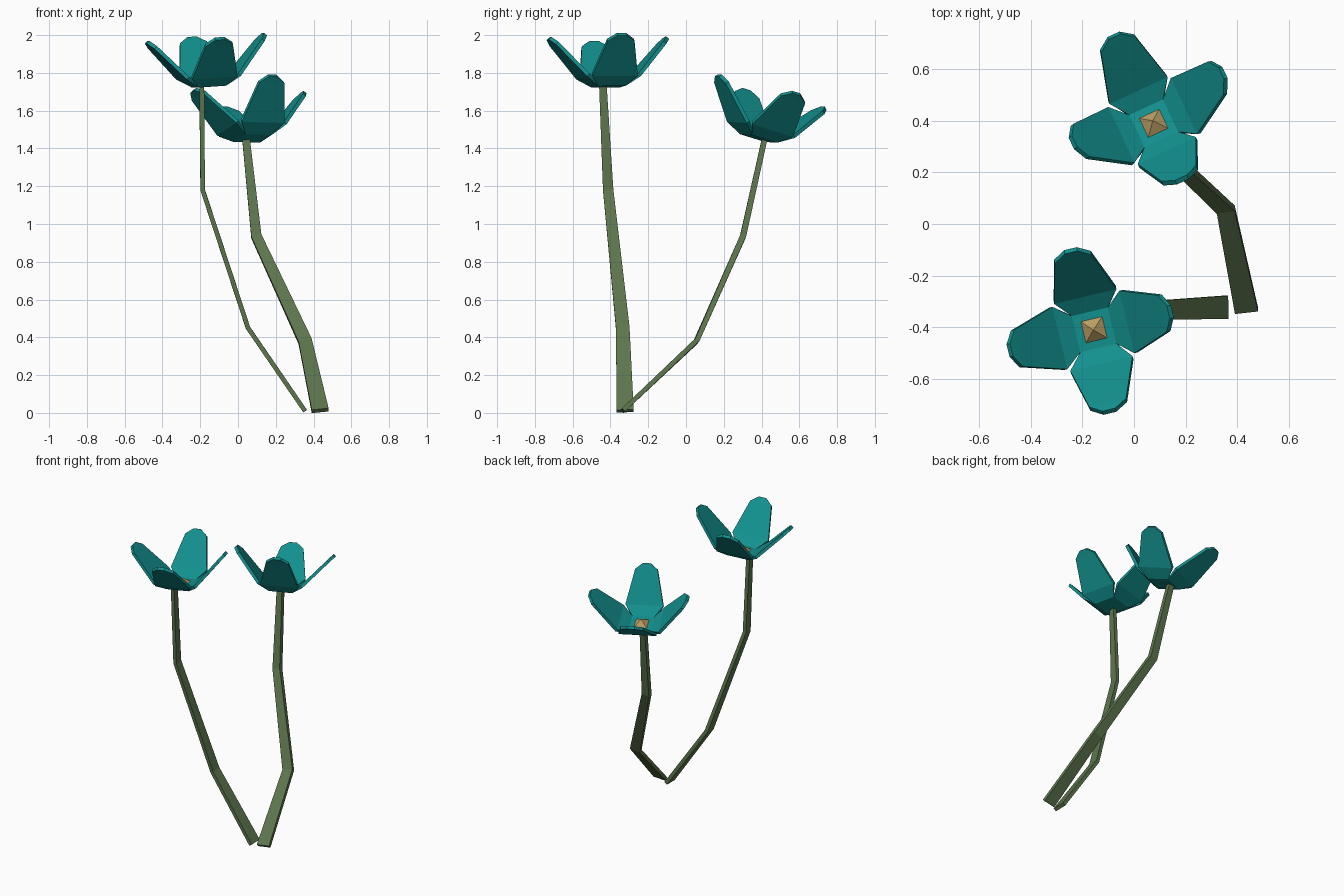
import bpy, bmesh, math
from mathutils import Vector, Matrix

if "Cube" in bpy.data.objects:
    bpy.data.objects.remove(bpy.data.objects["Cube"])


def material(name, rgb):
    m = bpy.data.materials.new(name)
    m.diffuse_color = (*rgb, 1)
    m.use_nodes = True
    m.node_tree.nodes["Principled BSDF"].inputs["Base Color"].default_value = m.diffuse_color
    return m


TEAL = material("teal petal", (0.006, 0.28, 0.27))
GREEN = material("olive stem", (0.11, 0.18, 0.075))
TAN = material("tan centre", (0.50, 0.35, 0.13))


def make(name, bm, mat, matrix=None):
    bmesh.ops.recalc_face_normals(bm, faces=bm.faces[:])
    me = bpy.data.meshes.new(name)
    bm.to_mesh(me)
    bm.free()
    me.materials.append(mat)
    ob = bpy.data.objects.new(name, me)
    bpy.context.collection.objects.link(ob)
    if matrix:
        ob.matrix_world = matrix
    return ob


# Flat tapered stem: rectangle swept along a bent path
def stem(name, path, widths, thick, axis):
    bm = bmesh.new()
    pts = [Vector(p) for p in path]
    rings = []
    for i, p in enumerate(pts):
        t = Vector()
        if i > 0:
            t += (p - pts[i - 1]).normalized()
        if i < len(pts) - 1:
            t += (pts[i + 1] - p).normalized()
        t.normalize()
        w = (axis - t * t.dot(axis)).normalized()
        d = t.cross(w)
        w, d = w * widths[i] / 2, d * thick[i] / 2
        rings.append([bm.verts.new(p + w * a + d * b)
                      for a, b in ((1, 1), (-1, 1), (-1, -1), (1, -1))])
    for r, s in zip(rings, rings[1:]):
        for k in range(4):
            j = (k + 1) % 4
            bm.faces.new((r[k], r[j], s[j], s[k]))
    bm.faces.new(rings[0])
    bm.faces.new(rings[-1])
    make(name, bm, GREEN)


# Petal cross rows: distance from centre, half width, height
ROWS = [(0.14, 0.124, 0.045), (0.293, 0.073, 0.218), (0.32, 0.025, 0.247)]


def flower(name, centre, normal, angle):
    n = Vector(normal).normalized()
    tilt = Vector((0, 0, 1)).rotation_difference(n).to_matrix().to_4x4()
    mat = Matrix.Translation(centre) @ tilt @ Matrix.Rotation(math.radians(angle), 4, 'Z')
    # square floor with four bent petals on its edges
    bm = bmesh.new()
    h = 0.074
    floor = [bm.verts.new((x * h, y * h, 0)) for x, y in ((1, -1), (1, 1), (-1, 1), (-1, -1))]
    bm.faces.new(floor)
    for k in range(4):
        rot = Matrix.Rotation(k * math.pi / 2, 3, 'Z')
        prev = (floor[k], floor[(k + 1) % 4])
        for r, w, z in ROWS:
            cur = tuple(bm.verts.new(rot @ Vector((r, s * w, z))) for s in (-1, 1))
            bm.faces.new((prev[0], cur[0], cur[1], prev[1]))
            prev = cur
    ob = make(name + "_petals", bm, TEAL, mat)
    mod = ob.modifiers.new("thickness", 'SOLIDIFY')
    mod.thickness = 0.02
    mod.offset = 0
    # small pyramid in the middle
    bm = bmesh.new()
    bmesh.ops.create_cone(bm, cap_ends=True, segments=4, radius1=0.062, radius2=0, depth=0.04,
                          matrix=Matrix.Translation((0, 0, 0.028)) @ Matrix.Rotation(math.pi / 4, 4, 'Z'))
    bmesh.ops.remove_doubles(bm, verts=bm.verts[:], dist=0.0001)
    make(name + "_centre", bm, TAN, mat)


stem("tall_stem",
     [(0.355, -0.322, 0.01), (0.053, -0.335, 0.45), (-0.187, -0.412, 1.18), (-0.192, -0.44, 1.735)],
     (0.09, 0.072, 0.055, 0.04), (0.024, 0.024, 0.024, 0.026), Vector((0, 1, 0)))
stem("short_stem",
     [(0.435, -0.335, 0.012), (0.355, 0.055, 0.38), (0.097, 0.302, 0.935), (0.042, 0.417, 1.455)],
     (0.09, 0.072, 0.055, 0.04), (0.024, 0.026, 0.032, 0.03), Vector((1, 0, 0)))
flower("tall_flower", (-0.154, -0.409, 1.737), (-0.065, -0.02, 1), 13.5)
flower("short_flower", (0.077, 0.387, 1.462), (-0.096, 0.266, 1), 25)
